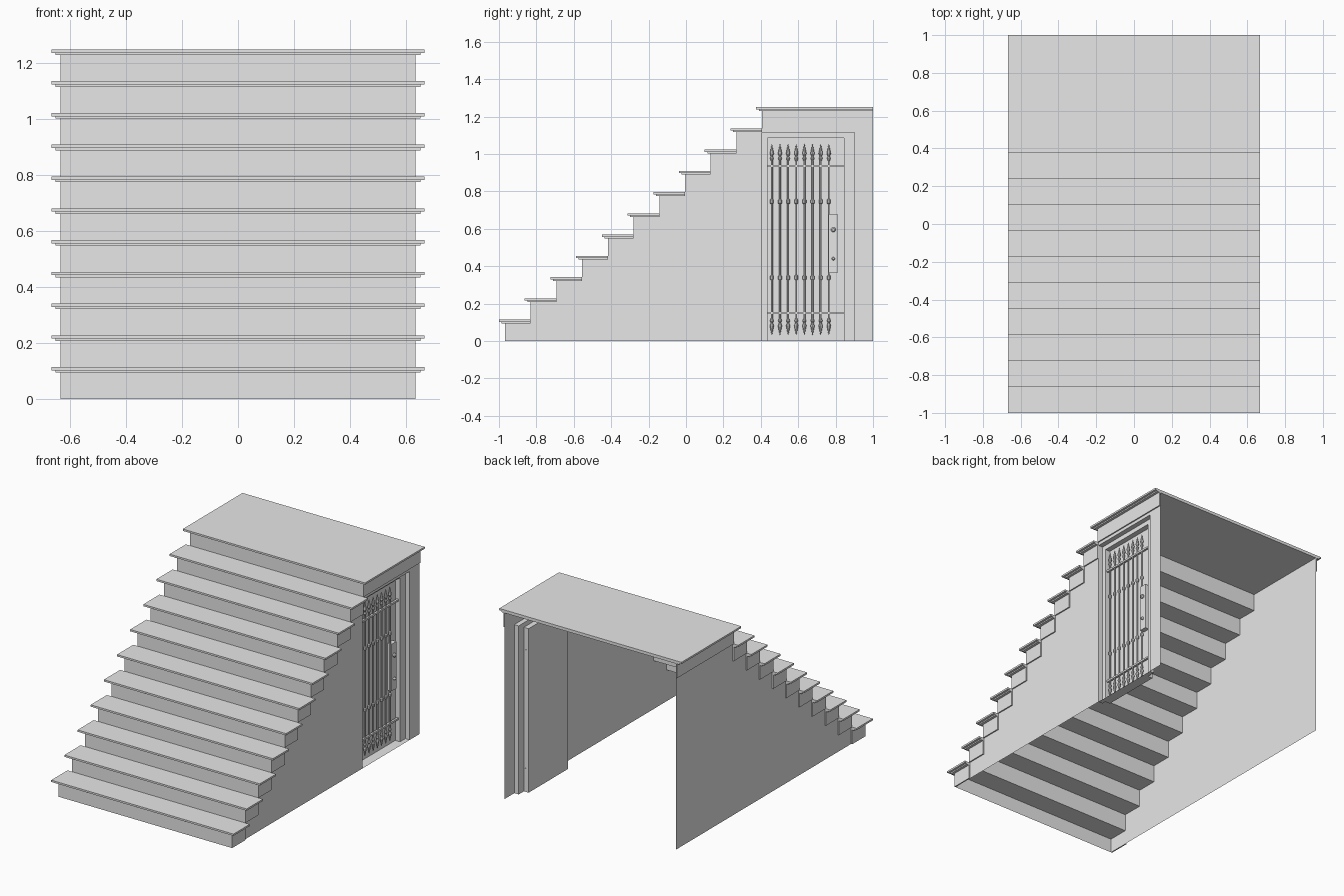
import bpy
import bmesh
import math

cube = bpy.data.objects.get("Cube")
if cube:
    bpy.data.objects.remove(cube, do_unlink=True)

# One plain grey for everything
grey = bpy.data.materials.new("plain_grey")
grey.use_nodes = True
grey.diffuse_color = (0.8, 0.8, 0.8, 1)
grey.node_tree.nodes["Principled BSDF"].inputs["Base Color"].default_value = (0.8, 0.8, 0.8, 1)


def finish(name, bm):
    mesh = bpy.data.meshes.new(name)
    bm.to_mesh(mesh)
    bm.free()
    mesh.materials.append(grey)
    obj = bpy.data.objects.new(name, mesh)
    bpy.context.collection.objects.link(obj)
    return obj


def box(name, x, y, z):
    """Box between (low, high) pairs on each axis."""
    bm = bmesh.new()
    bmesh.ops.create_cube(bm, size=1)
    for v in bm.verts:
        v.co = [p[0] if c < 0 else p[1] for c, p in zip(v.co, (x, y, z))]
    return finish(name, bm)


def sheet(name, points):
    bm = bmesh.new()
    bm.faces.new([bm.verts.new(p) for p in points])
    return finish(name, bm)


def side_sheet(name, x, outline):
    return sheet(name, [(x, y, z) for y, z in outline])


def rect(y0, y1, z0, z1):
    return [(y0, z0), (y1, z0), (y1, z1), (y0, z1)]


def lathe(name, profile, x, y, sides=8):
    """Turned upright bar from (radius, height) pairs."""
    bm = bmesh.new()
    rings = []
    for r, z in profile:
        angles = [math.tau * i / sides for i in range(sides)]
        rings.append([bm.verts.new((x + r * math.cos(a), y + r * math.sin(a), z)) for a in angles])
    for low, high in zip(rings, rings[1:]):
        for i in range(sides):
            j = (i + 1) % sides
            bm.faces.new((low[i], low[j], high[j], high[i]))
    bm.faces.new(rings[0][::-1])
    bm.faces.new(rings[-1])
    return finish(name, bm)


STEPS = 11
RISE = 1.25 / STEPS
RUN = 0.1375
HALF = 0.667      # tread half width
BODY = 0.635      # riser half width
WALL = 0.627      # side wall plane
BACK = 1.0


def riser_y(k):
    return BACK if k == STEPS else -0.968 + RUN * k


# Stairs: moulded tread, riser sheet and two end cheeks per step
for k in range(STEPS):
    front, back = riser_y(k), riser_y(k + 1)
    low, top = k * RISE, (k + 1) * RISE
    box("tread", (-HALF, HALF), (front - 0.032, back), (top - 0.012, top))
    box("tread_moulding", (-HALF + 0.015, HALF - 0.015), (front - 0.018, back),
        (top - 0.02, top - 0.012))
    sheet("riser", [(-BODY, front, low), (BODY, front, low),
                    (BODY, front, top - 0.02), (-BODY, front, top - 0.02)])
    for s in (-1, 1):
        box("step_cheek", sorted((s * WALL, s * BODY)), (front, back), (low, top - 0.02))


# Stepped side walls
def stepped_wall(name, x, end):
    outline = [(end, 0), (end, (STEPS - 1) * RISE)]
    for k in range(STEPS - 1, 0, -1):
        if k < STEPS - 1:
            outline.append((riser_y(k + 1), k * RISE))
        outline.append((riser_y(k), k * RISE))
    outline.append((riser_y(1), 0))
    if abs(end - riser_y(STEPS - 1)) < 0.001:
        outline[1:3] = [(end, (STEPS - 2) * RISE)]
        outline.insert(1, (end, (STEPS - 1) * RISE))
        outline.pop(1)
        outline.pop(2)
    return side_sheet(name, x, outline)


DOOR0, DOOR1, DOOR_TOP = riser_y(STEPS - 1), 0.90, 1.115
stepped_wall("plain_side_wall", -WALL, BACK)
stepped_wall("door_side_wall", WALL, DOOR0)
side_sheet("door_side_post", WALL, rect(DOOR1, BACK, 0, (STEPS - 1) * RISE))
side_sheet("door_lintel", WALL, rect(DOOR0, DOOR1, DOOR_TOP, (STEPS - 1) * RISE))


# Recessed doorway: reveals, frame and door panel in two stepped layers
def reveal(name, x0, x1, y0, y1, top):
    for y in (y0, y1):
        sheet(name + "_jamb", [(x0, y, 0), (x1, y, 0), (x1, y, top), (x0, y, top)])
    sheet(name + "_head", [(x0, y0, top), (x1, y0, top), (x1, y1, top), (x0, y1, top)])
    sheet(name + "_threshold", [(x0, y0, 0), (x1, y0, 0), (x1, y1, 0), (x0, y1, 0)])


FRAME_X, PANEL_X = 0.595, 0.56
IN0, IN1, IN_TOP = 0.435, 0.845, 1.085
reveal("outer_reveal", FRAME_X, WALL, DOOR0, DOOR1, DOOR_TOP)
reveal("inner_reveal", PANEL_X, FRAME_X, IN0, IN1, IN_TOP)
side_sheet("door_frame", FRAME_X, [(DOOR0, 0), (IN0, 0), (IN0, IN_TOP), (IN1, IN_TOP),
                                   (IN1, 0), (DOOR1, 0), (DOOR1, DOOR_TOP), (DOOR0, DOOR_TOP)])
side_sheet("door_panel", PANEL_X, rect(IN0, IN1, 0, IN_TOP))

# Grille: spear-ended bars with turned collars, mirrored about mid height
BAR_X, MID = 0.578, 0.542
half = [(0.005, 0), (0.005, 0.19), (0.010, 0.195), (0.010, 0.212), (0.005, 0.217),
        (0.005, 0.42), (0.010, 0.435), (0.005, 0.445), (0.011, 0.46), (0.001, 0.51)]
bar = [(r, MID - h) for r, h in half[:0:-1]] + [(r, MID + h) for r, h in half]
for i in range(8):
    lathe("grille_bar", bar, BAR_X, 0.459 + 0.0435 * i)
for z in (0.15, 0.935):
    box("grille_rail", (BAR_X - 0.007, BAR_X + 0.007), (IN0, IN1 + 0.002), (z - 0.006, z + 0.006))

# Lock plate with knob and keyhole boss
box("lock_plate", (PANEL_X, BAR_X + 0.012), (0.762, 0.812), (0.365, 0.675))
for z, r in ((0.595, 0.013), (0.44, 0.009)):
    knob = lathe("lock_knob", [(r, 0), (r, 0.008), (r * 0.6, 0.014)], 0, 0, 12)
    knob.rotation_euler = (0, math.pi / 2, 0)
    knob.location = (BAR_X + 0.012, 0.788, z)
